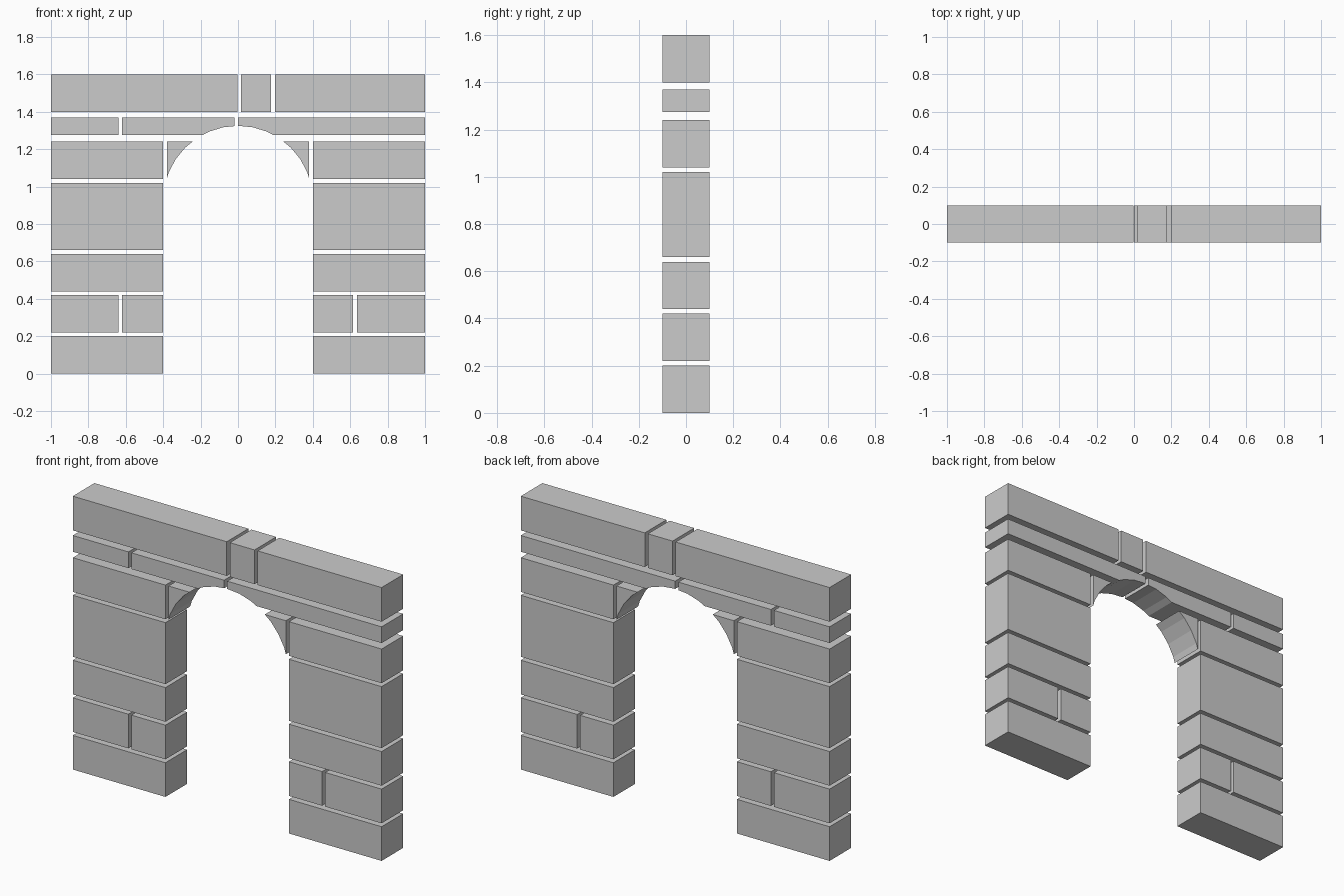
import bpy, math

if "Cube" in bpy.data.objects:
    bpy.data.objects.remove(bpy.data.objects["Cube"])

DEPTH = 0.2


def block(name, x0, x1, z0, z1):
    """Stone block spanning the wall thickness."""
    bpy.ops.mesh.primitive_cube_add(size=1, location=((x0 + x1) / 2, 0, (z0 + z1) / 2))
    ob = bpy.context.object
    ob.name = name
    ob.scale = (x1 - x0, DEPTH, z1 - z0)
    bpy.ops.object.transform_apply(location=True, rotation=False, scale=True)
    return ob


# Round arch opening cutter
bpy.ops.mesh.primitive_cylinder_add(vertices=32, radius=0.4, depth=1,
                                    location=(0, 0, 0.925), rotation=(math.pi / 2, 0, 0))
cutter = bpy.context.object
cutter.name = "arch_cutter"
cutter.hide_render = True


def cut_arch(ob):
    mod = ob.modifiers.new("arch", 'BOOLEAN')
    mod.operation = 'DIFFERENCE'
    mod.solver = 'EXACT'
    mod.object = cutter
    bpy.context.view_layer.objects.active = ob
    bpy.ops.object.modifier_apply(modifier=mod.name)


# Pier courses, full width on both sides
for i, (z0, z1) in enumerate([(0, 0.2), (0.44, 0.64), (0.66, 1.02), (1.04, 1.24)]):
    block(f"left_pier_course_{i}", -1, -0.4, z0, z1)
    block(f"right_pier_course_{i}", 0.4, 1, z0, z1)

# Split pier course
for i, (x0, x1) in enumerate([(-1, -0.64), (-0.62, -0.4), (0.4, 0.615), (0.635, 1)]):
    block(f"split_pier_block_{i}", x0, x1, 0.22, 0.42)

# Curved corner stones beside the arch
cut_arch(block("arch_corner_stones", -0.38, 0.38, 1.04, 1.24))

# Thin course cut by the crown of the arch
block("crown_course_end", -1, -0.64, 1.275, 1.37)
cut_arch(block("crown_course_left", -0.62, -0.02, 1.275, 1.37))
cut_arch(block("crown_course_right", 0, 1, 1.275, 1.37))

# Top course
for i, (x0, x1) in enumerate([(-1, -0.003), (0.017, 0.177), (0.197, 1)]):
    block(f"top_block_{i}", x0, x1, 1.4, 1.6)

bpy.data.objects.remove(cutter)
